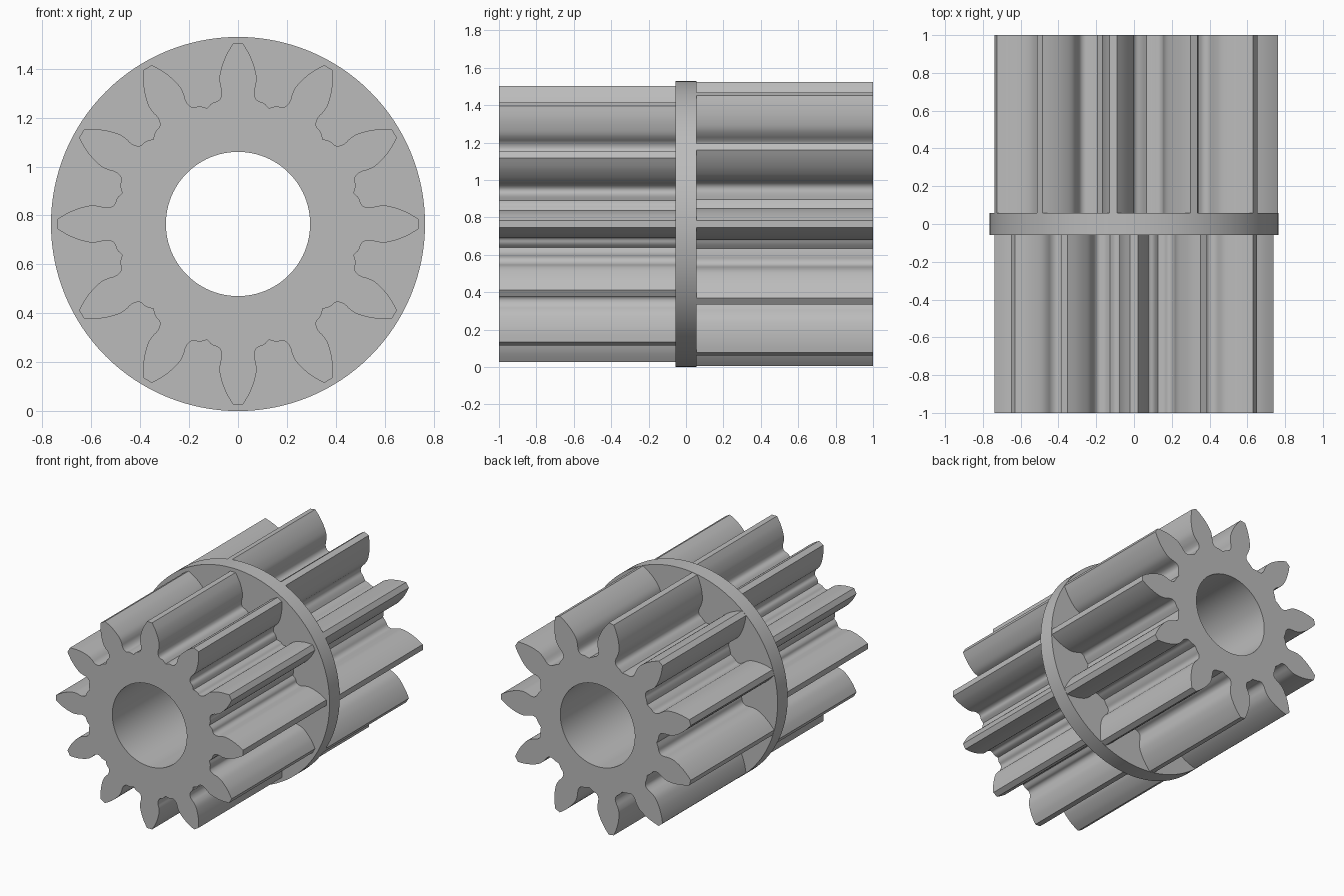
import bpy, bmesh, math

cube = bpy.data.objects.get("Cube")
if cube:
    bpy.data.objects.remove(cube)

AXIS_Z = 0.765
HOLE = 0.295
DISC_R = 0.765
DISC_HALF = 0.057

steel = bpy.data.materials.new("grey_metal")
steel.use_nodes = True
GREY = (0.5, 0.5, 0.5, 1)
steel.diffuse_color = GREY
steel.node_tree.nodes["Principled BSDF"].inputs["Base Color"].default_value = GREY


def circle(radius, count):
    step = math.tau / count
    return [(radius * math.sin(i * step), radius * math.cos(i * step)) for i in range(count)]


def soften(points, passes=2):
    """Corner-cut an open outline while keeping its ends."""
    for _ in range(passes):
        cut = [points[0]]
        for (a, b), (c, d) in zip(points, points[1:]):
            cut += [(a * .75 + c * .25, b * .75 + d * .25),
                    (a * .25 + c * .75, b * .25 + d * .75)]
        points = cut + [points[-1]]
    return points


def gear_outline(teeth, start, flank, root):
    """Repeat one mirrored tooth (half width, height) around the axis."""
    half = math.pi / teeth
    valley = (root * math.sin(half), root * math.cos(half))
    right = soften(flank + [valley])
    left = [(-u, v) for u, v in reversed(right)][1:]
    outline = []
    for i in range(teeth):
        a = start + i * 2 * half
        outline += [(u * math.cos(a) + v * math.sin(a), v * math.cos(a) - u * math.sin(a))
                    for u, v in left + right]
    return outline


def bored_prism(name, outline, y0, y1):
    """Extrude an outline with a round bore along y."""
    bm = bmesh.new()
    edges = []
    for loop in (outline, circle(HOLE, 96)):
        verts = [bm.verts.new((x, y0, z)) for x, z in loop]
        edges += [bm.edges.new((v, verts[i - 1])) for i, v in enumerate(verts)]
    bmesh.ops.triangle_fill(bm, use_beauty=True, edges=edges, normal=(0, -1, 0))
    ext = bmesh.ops.extrude_face_region(bm, geom=bm.faces[:], use_keep_orig=True)
    moved = [g for g in ext["geom"] if isinstance(g, bmesh.types.BMVert)]
    bmesh.ops.translate(bm, verts=moved, vec=(0, y1 - y0, 0))
    bmesh.ops.recalc_face_normals(bm, faces=bm.faces[:])
    mesh = bpy.data.meshes.new(name)
    bm.to_mesh(mesh)
    bm.free()
    mesh.materials.append(steel)
    obj = bpy.data.objects.new(name, mesh)
    obj.location.z = AXIS_Z
    bpy.context.collection.objects.link(obj)
    bpy.ops.object.select_all(action='DESELECT')
    obj.select_set(True)
    bpy.context.view_layer.objects.active = obj
    bpy.ops.object.shade_smooth_by_angle(angle=math.radians(30))


# Half-tooth flanks from tip to valley
front_flank = [(.02, .739), (.038, .71), (.054, .68), (.068, .64), (.077, .60),
               (.074, .57), (.066, .545), (.068, .52), (.08, .502), (.105, .497)]
back_flank = [(.02, .763), (.041, .73), (.061, .69), (.076, .65), (.087, .60),
              (.081, .56), (.07, .53), (.067, .505), (.079, .483), (.105, .471)]

bored_prism("front_gear", gear_outline(12, 0, front_flank, .49), -1, -DISC_HALF)
bored_prism("back_gear", gear_outline(11, math.pi / 2, back_flank, .468), DISC_HALF, 1)
bored_prism("middle_disc", circle(DISC_R, 128), -DISC_HALF, DISC_HALF)
